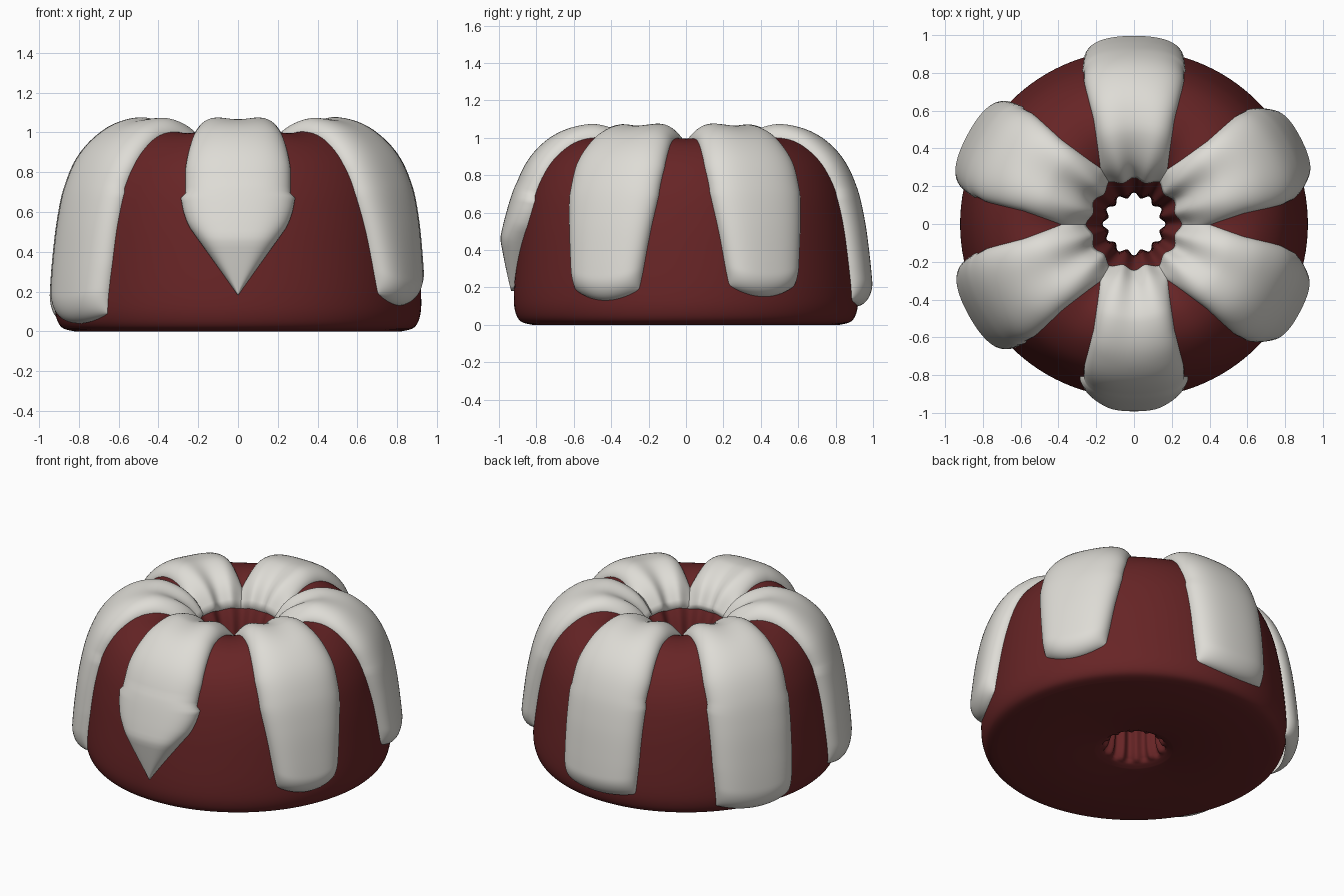
import bpy, bmesh, math
from mathutils import Vector

cube = bpy.data.objects.get("Cube")
if cube:
    bpy.data.objects.remove(cube, do_unlink=True)


def material(name, rgb):
    mat = bpy.data.materials.new(name)
    mat.use_nodes = True
    mat.diffuse_color = (*rgb, 1)
    mat.node_tree.nodes["Principled BSDF"].inputs["Base Color"].default_value = (*rgb, 1)
    return mat


red = material("dark red sponge", (0.135, 0.018, 0.019))
cream = material("cream icing", (0.73, 0.715, 0.67))


def lerp_table(table, x):
    """Piecewise linear lookup in rising (x, value) pairs."""
    if x <= table[0][0]:
        return table[0][1]
    for (x0, y0), (x1, y1) in zip(table, table[1:]):
        if x <= x1:
            return y0 + (y1 - y0) * (x - x0) / (x1 - x0)
    return table[-1][1]


def spline(points, t):
    """Smooth curve through the profile points, t counts points."""
    i = max(0, min(int(t), len(points) - 2))
    f = t - i
    p0, p1, p2, p3 = (Vector(points[max(0, min(k, len(points) - 1))]) for k in range(i - 1, i + 3))
    return 0.5 * (2 * p1 + (p2 - p0) * f + (2 * p0 - 5 * p1 + 4 * p2 - p3) * f * f
                  + (3 * p1 - p0 - 3 * p2 + p3) * f ** 3)


def normal(points, t):
    """Outward normal for a profile running from the hole over the top."""
    d = spline(points, min(t + 0.02, len(points) - 1)) - spline(points, max(t - 0.02, 0))
    return Vector((-d.y, d.x)).normalized()


def flute(r, angle):
    """Twelve soft ribs around the hole, fading out over the top."""
    fade = max(0, min(1, (0.7 - r) / 0.4))
    return -0.014 * fade * math.cos(12 * angle)


def grid_object(name, rows, closed, mat):
    bm = bmesh.new()
    vs = [[bm.verts.new(p) for p in row] for row in rows]
    n = len(vs[0])
    row_pairs = list(zip(vs, vs[1:]))
    if closed:
        row_pairs.append((vs[-1], vs[0]))
    for a, b in row_pairs:
        for j in range(n if closed else n - 1):
            k = (j + 1) % n
            bm.faces.new((a[j], b[j], b[k], a[k]))
    bmesh.ops.remove_doubles(bm, verts=bm.verts, dist=0.0002)
    bmesh.ops.recalc_face_normals(bm, faces=bm.faces)
    me = bpy.data.meshes.new(name)
    bm.to_mesh(me)
    bm.free()
    me.materials.append(mat)
    me.shade_smooth()
    ob = bpy.data.objects.new(name, me)
    bpy.context.collection.objects.link(ob)
    return ob


# Cake: ring profile from the hole, over the top, down to the base
hole = [(0.24, 0.0), (0.18, 0.03), (0.155, 0.12), (0.155, 0.35), (0.17, 0.58)]
crown = [(0.2, 0.72), (0.25, 0.84), (0.33, 0.94), (0.43, 0.99), (0.54, 1.0), (0.66, 0.96),
         (0.77, 0.86), (0.84, 0.72), (0.88, 0.55), (0.905, 0.36), (0.92, 0.18)]
base = [(0.915, 0.08), (0.885, 0.02), (0.82, 0.0)]
ring = hole + crown + base
steps, segs = 5, 120
rows = []
for i in range((len(ring) - 1) * steps + 1):
    t = i / steps
    p, nrm = spline(ring, t), normal(ring, t)
    row = []
    for j in range(segs):
        a = math.tau * j / segs
        q = p + nrm * (flute(p.x, a) if p.y > 0.02 else 0)
        row.append((q.x * math.cos(a), q.x * math.sin(a), max(q.y, 0)))
    rows.append(row)
grid_object("cake", rows, True, red)

# Icing: strips laid over the crown, running down the outside
path = crown[1:] + [(0.925, 0.0)]
TOP = 4
top_width = [(0.25, 0.15), (0.33, 0.175), (0.6, 0.215), (0.8, 0.265)]
top_thick = [(0.25, 0.035), (0.5, 0.07), (0.85, 0.075)]


def t_at_height(z):
    lo, hi = TOP, len(path) - 1
    for _ in range(30):
        mid = (lo + hi) / 2
        if spline(path, mid).y > z:
            lo = mid
        else:
            hi = mid
    return lo


def drip(name, degrees, end_z, side_width, corner, thick, pointed=False):
    """side_width and thick are looked up by height on the outside."""
    centre = math.radians(degrees)
    n_rows, n_cols = 64, 36
    rows = []
    for i in range(n_rows + 1):
        v = math.sin(i / n_rows * math.pi / 2) if not pointed else i / n_rows
        row = []
        for j in range(n_cols + 1):
            s = math.sin((j / n_cols - 0.5) * math.pi)
            t = v * t_at_height(end_z + corner * s * s)
            p, nrm = spline(path, t), normal(path, t)
            outside = t > TOP + 2
            mid = spline(path, v * t_at_height(end_z))
            if v * t_at_height(end_z) > 6.3:
                w = lerp_table(side_width, mid.y)
            else:
                w = lerp_table(top_width, mid.x)
            th = lerp_table(thick, p.y) if outside else lerp_table(top_thick, p.x)
            # rounded across the strip and at both ends
            swell = math.sqrt(max(0, 1 - s ** 4))
            ends = 1 - min(1, v / 0.03)
            if not pointed:
                ends = max(ends, 1 - min(1, (1 - v) / 0.07))
            swell *= math.sqrt(max(0, 1 - ends ** 2))
            a = centre + math.asin(max(-0.9, min(0.9, s * w / p.x)))
            q = p + nrm * (th * swell - 0.012 * (1 - swell) + flute(p.x, a))
            row.append((q.x * math.cos(a), q.x * math.sin(a), max(q.y, 0.01)))
        rows.append(row)
    grid_object(name, rows, False, cream)


even = [(0.1, 0.08), (0.75, 0.075)]
full = [(0.05, 0.25), (0.3, 0.265), (0.75, 0.275)]
narrow = [(0.15, 0.2), (0.25, 0.215), (0.6, 0.26), (0.75, 0.275)]
spear = [(0.18, 0.0), (0.3, 0.085), (0.53, 0.25), (0.6, 0.275), (0.67, 0.288), (0.78, 0.272)]
spear_thick = [(0.18, 0.015), (0.45, 0.1), (0.75, 0.075)]

drip("icing_front", -90, 0.18, spear, 0, spear_thick, pointed=True)
drip("icing_back", 90, 0.1, full, 0.03, even)
drip("icing_front_left", -28, 0.13, narrow, 0.06, even)
drip("icing_back_left", 27, 0.15, narrow, 0.06, even)
drip("icing_front_right", 209, 0.04, full, 0.05, even)
drip("icing_back_right", 152, 0.03, full, 0.04, even)
